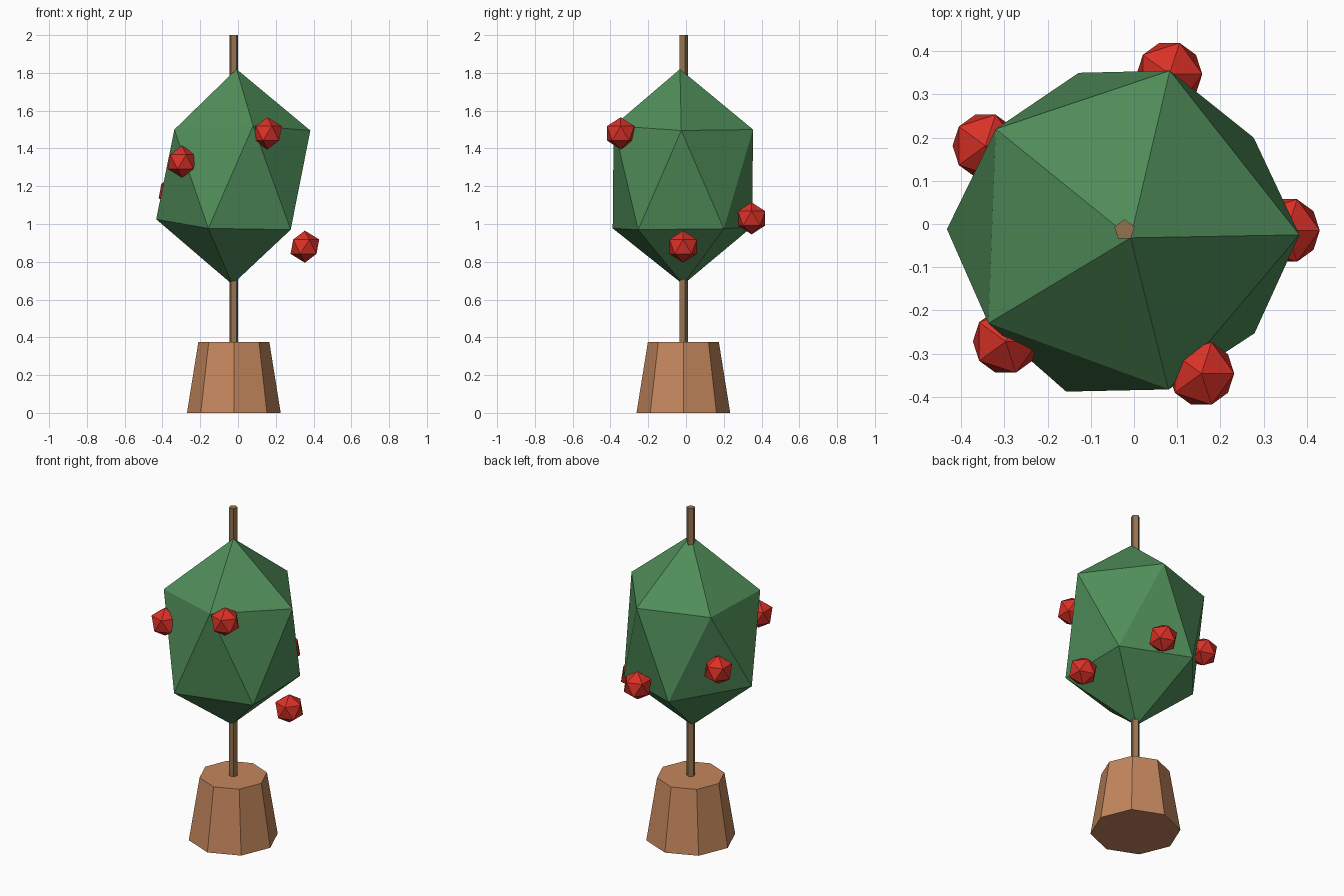
import bpy, bmesh

if "Cube" in bpy.data.objects:
    bpy.data.objects.remove(bpy.data.objects["Cube"])

def paint(obj, name, color):
    mat = bpy.data.materials.get(name) or bpy.data.materials.new(name)
    mat.diffuse_color = (*color, 1)
    mat.use_nodes = True
    mat.node_tree.nodes["Principled BSDF"].inputs["Base Color"].default_value = mat.diffuse_color
    obj.data.materials.append(mat)

def frustum(name, sides, r1, r2, z0, z1, mat, color):
    bpy.ops.mesh.primitive_cone_add(vertices=sides, radius1=r1, radius2=r2,
                                    depth=z1 - z0, location=(CX, CY, (z0 + z1) / 2))
    obj = bpy.context.object
    obj.name = name
    paint(obj, mat, color)

CX, CY = -0.022, -0.014

# Pot and trunk
frustum("pot", 8, 0.248, 0.188, 0.0, 0.375, "terracotta", (0.55, 0.24, 0.11))
frustum("trunk", 5, 0.0245, 0.0245, 0.34, 2.0, "bark", (0.3, 0.17, 0.08))

# Foliage: a slightly irregular, stretched icosahedron
points = [
    (-0.008, -0.032, 1.82),
    (0.383, -0.025, 1.495), (0.083, 0.355, 1.50), (-0.32, 0.22, 1.50),
    (-0.337, -0.23, 1.50), (0.08, -0.383, 1.52),
    (-0.433, -0.012, 1.025), (-0.157, -0.388, 0.977), (0.279, -0.253, 0.97),
    (0.277, 0.20, 0.975), (-0.128, 0.35, 0.985),
    (-0.03, -0.015, 0.68),
]
bm = bmesh.new()
for p in points:
    bm.verts.new(p)
bmesh.ops.convex_hull(bm, input=bm.verts)
bmesh.ops.recalc_face_normals(bm, faces=bm.faces)
mesh = bpy.data.meshes.new("foliage")
bm.to_mesh(mesh)
bm.free()
foliage = bpy.data.objects.new("foliage", mesh)
bpy.context.collection.objects.link(foliage)
paint(foliage, "leaf", (0.08, 0.27, 0.1))

# Berries
for i, loc in enumerate([(0.156, -0.346, 1.48), (-0.297, -0.272, 1.33),
                         (0.354, -0.015, 0.88), (0.082, 0.347, 1.03),
                         (-0.344, 0.181, 1.175)]):
    bpy.ops.mesh.primitive_ico_sphere_add(subdivisions=1, radius=0.085, location=loc)
    bpy.context.object.name = f"berry_{i + 1}"
    paint(bpy.context.object, "berry_red", (0.7, 0.03, 0.02))
